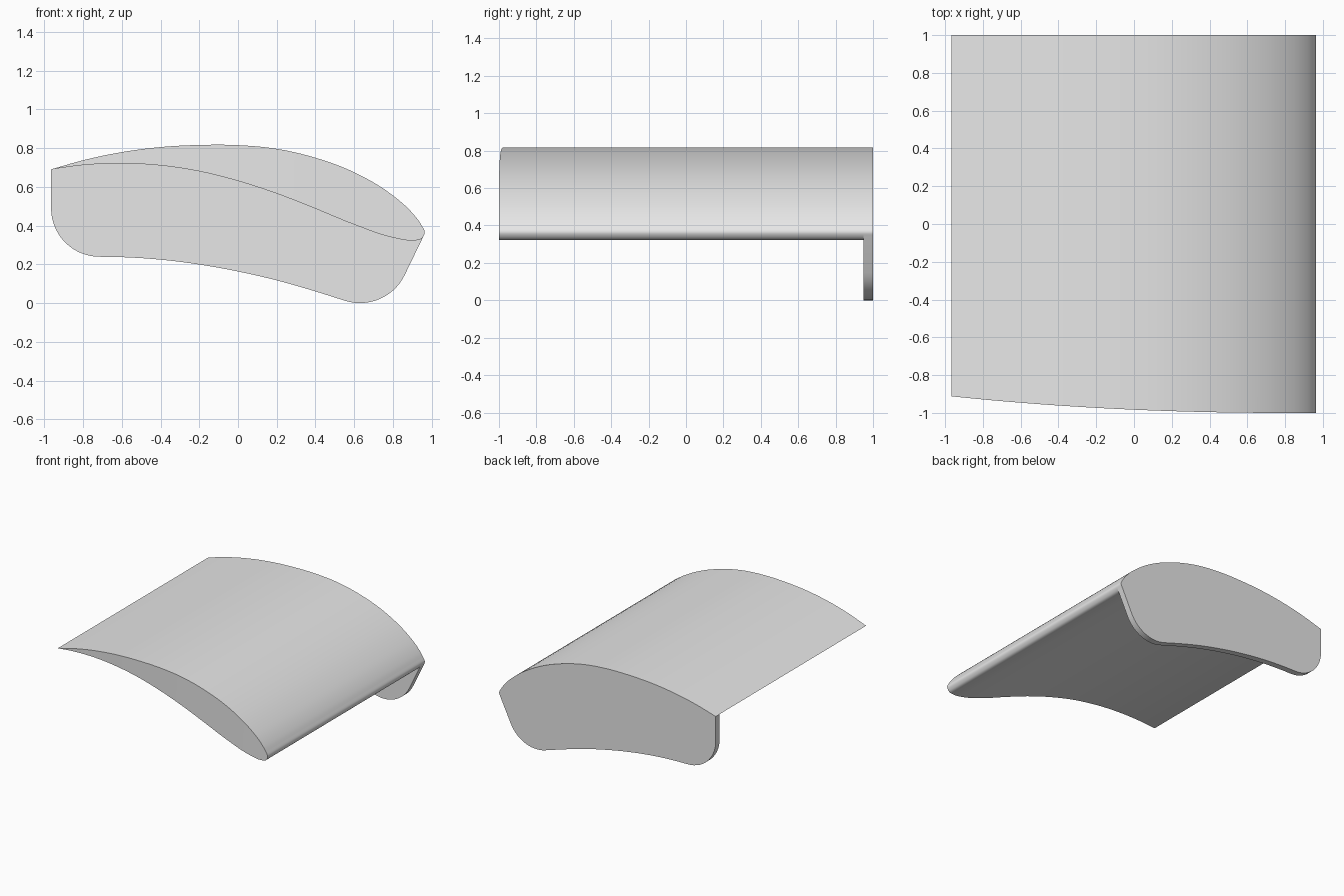
import bpy, bmesh, math
from mathutils import Vector

if "Cube" in bpy.data.objects:
    bpy.data.objects.remove(bpy.data.objects["Cube"])

grey = bpy.data.materials.new("light grey")
grey.diffuse_color = (0.8, 0.8, 0.8, 1)
grey.use_nodes = True
grey.node_tree.nodes["Principled BSDF"].inputs["Base Color"].default_value = grey.diffuse_color


def smooth_path(points, steps):
    """Curve through the points, tangents weighted by chord length."""
    p = [Vector(q) for q in points]
    n = len(p)
    d = [(p[i + 1] - p[i]).length for i in range(n - 1)]
    s = [(p[i + 1] - p[i]) / d[i] for i in range(n - 1)]
    tan = []
    for i in range(n):
        if i in (0, n - 1):
            tan.append(s[min(i, n - 2)])
        else:
            tan.append((s[i - 1] * d[i] + s[i] * d[i - 1]) / (d[i - 1] + d[i]))
    out = []
    for i in range(n - 1):
        for k in range(steps):
            t = k / steps
            out.append(p[i] * (2*t**3 - 3*t**2 + 1) + p[i + 1] * (3*t**2 - 2*t**3)
                       + tan[i] * d[i] * (t**3 - 2*t**2 + t)
                       + tan[i + 1] * d[i] * (t**3 - t**2))
    return out + [p[-1]]


def arc(cx, cz, r, a0, a1, n=14):
    angles = [math.radians(a0 + (a1 - a0) * i / n) for i in range(n + 1)]
    return [Vector((cx + r * math.cos(a), cz + r * math.sin(a))) for a in angles]


def extrude_outline(name, outline, front, back, strip_caps=False):
    """Sweep an xz outline from y = front(x) to y = back."""
    bm = bmesh.new()
    a = [bm.verts.new((p.x, front(p.x), p.y)) for p in outline]
    b = [bm.verts.new((p.x, back, p.y)) for p in outline]
    n = len(a)
    for i in range(n):
        j = (i + 1) % n
        bm.faces.new((a[i], a[j], b[j], b[i]))
    for ring in (a, b):
        if strip_caps:  # join upper and lower points so a curved cap stays even
            for i in range(n // 2):
                quad = [ring[i], ring[i + 1], ring[n - i - 1], ring[(n - i) % n]]
                bm.faces.new(list(dict.fromkeys(quad)))
        else:
            bm.faces.new(ring)
    bmesh.ops.recalc_face_normals(bm, faces=bm.faces)
    mesh = bpy.data.meshes.new(name)
    bm.to_mesh(mesh)
    bm.free()
    obj = bpy.data.objects.new(name, mesh)
    bpy.context.collection.objects.link(obj)
    mesh.materials.append(grey)
    bpy.ops.object.select_all(action='DESELECT')
    obj.select_set(True)
    bpy.context.view_layer.objects.active = obj
    bpy.ops.object.shade_smooth_by_angle(angle=math.radians(30))
    return obj


# Aerofoil section: trailing edge, over the top, round the nose, back underneath
section = [(-.965, .69), (-.8, .737), (-.6, .779), (-.4, .805), (-.2, .816),
           (0, .815), (.2, .796), (.4, .75), (.6, .675), (.8, .555), (.9, .465),
           (.945, .405), (.964, .363), (.945, .331), (.9, .323), (.8, .338),
           (.6, .405), (.4, .487), (.2, .565), (0, .63), (-.2, .68), (-.4, .71),
           (-.6, .721), (-.8, .712), (-.965, .69)]
STEPS = 5
foil = smooth_path(section, STEPS)

# Wing, with its front end cut along a shallow curve
extrude_outline("wing", foil[:-1],
                lambda x: -1.0 + 0.0335 * (x - 0.8) ** 2 * (0.75 + 0.05 * (0.8 - x)),
                0.95, strip_caps=True)

# End plate: follows the wing top, hangs below with rounded corners
top = foil[:12 * STEPS + 3]
nose_corner = arc(.63, .256, .256, -25, -107)
belly = smooth_path([(.555, .011), (.4, .06), (.2, .117), (0, .163), (-.2, .199),
                     (-.4, .224), (-.6, .237), (-.715, .239)], 4)[1:-1]
tail_corner = arc(-.715, .489, .25, -90, -180)
extrude_outline("end_plate", top + nose_corner + belly + tail_corner,
                lambda x: 0.95, 1.0)
